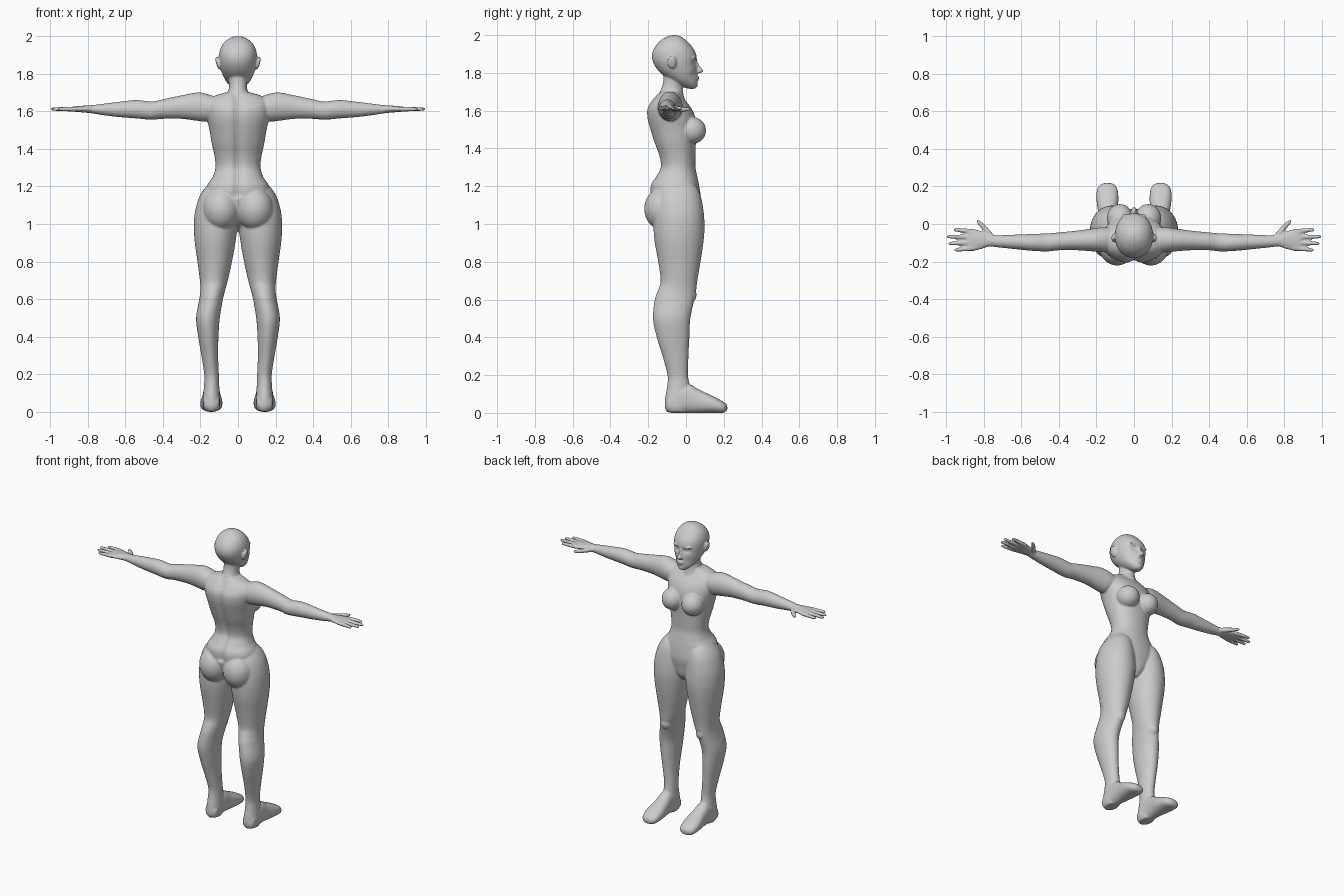
import bpy, bmesh
from math import sin, cos, pi, exp
from mathutils import Vector, Matrix

bm = bmesh.new()


def loft(axis, rings, mirror=False, power=2.0, segs=48, steps=5, shape=None):
    """Smooth tube; each ring is (t, a0, a1, b0, b1): place on the axis and bounds across it."""
    pts = [Vector(r) for r in rings]
    fine = []
    for i in range(len(pts) - 1):
        p0, p1, p2, p3 = (pts[max(i - 1, 0)], pts[i], pts[i + 1], pts[min(i + 2, len(pts) - 1)])
        for s in range(steps):
            u = s / steps
            fine.append(0.5 * (2 * p1 + (p2 - p0) * u + (2 * p0 - 5 * p1 + 4 * p2 - p3) * u * u
                               + (3 * p1 - p0 - 3 * p2 + p3) * u ** 3))
    fine.append(pts[-1])
    for side in ((1, -1) if mirror else (1,)):
        loops = []
        for t, a0, a1, b0, b1 in fine:
            loop = []
            for k in range(segs):
                c, s = cos(2 * pi * k / segs), sin(2 * pi * k / segs)
                c = abs(c) ** (2 / power) * (1 if c > 0 else -1)
                s = abs(s) ** (2 / power) * (1 if s > 0 else -1)
                a, b = (a0 + a1) / 2 + c * (a1 - a0) / 2, (b0 + b1) / 2 + s * (b1 - b0) / 2
                co = {'x': (t, a, b), 'y': (a, t, b), 'z': (a, b, t)}[axis]
                v = bm.verts.new((co[0] * side, co[1], co[2]))
                if shape:
                    shape(v.co)
                loop.append(v)
            loops.append(loop)
        for l0, l1 in zip(loops, loops[1:]):
            for k in range(segs):
                n = (k + 1) % segs
                bm.faces.new((l0[k], l0[n], l1[n], l1[k]))
        bm.faces.new(loops[0][::-1])
        bm.faces.new(loops[-1])


def blob(center, radii, tilt=0.0, axis='Y', mirror=True):
    """Ellipsoid, optionally tilted and mirrored."""
    for side in ((1, -1) if mirror else (1,)):
        m = (Matrix.Translation((center[0] * side, center[1], center[2]))
             @ Matrix.Rotation(tilt * (side if axis != 'X' else 1), 4, axis)
             @ Matrix.Diagonal((*radii, 1)))
        bmesh.ops.create_uvsphere(bm, u_segments=40, v_segments=24, radius=1, matrix=m)


def sym(rows):
    return [(z, -w, w, y0, y1) for z, w, y0, y1 in rows]


# torso, with a groove along the spine
def spine(co):
    if co.y < -0.08 and co.z > 1.15:
        co.y += 0.018 * exp(-(co.x / 0.022) ** 2)


loft('z', sym([
    (0.96, 0.02, -0.06, 0.03), (1.0, 0.07, -0.12, 0.06), (1.05, 0.13, -0.16, 0.07),
    (1.12, 0.17, -0.185, 0.08), (1.2, 0.165, -0.19, 0.07), (1.25, 0.135, -0.163, 0.06),
    (1.3, 0.12, -0.138, 0.05), (1.36, 0.125, -0.145, 0.05), (1.43, 0.14, -0.17, 0.052),
    (1.5, 0.152, -0.192, 0.055), (1.56, 0.165, -0.207, 0.05), (1.61, 0.17, -0.207, 0.03),
    (1.65, 0.165, -0.185, 0.0), (1.68, 0.13, -0.16, -0.025), (1.7, 0.07, -0.14, -0.03)]),
    power=2.2, segs=80, shape=spine)

# breasts and buttocks
blob((0.075, 0.03, 1.495), (0.07, 0.076, 0.072))
blob((0.09, -0.115, 1.08), (0.098, 0.106, 0.115))

# neck
loft('z', sym([(1.64, 0.09, -0.17, 0.0), (1.68, 0.064, -0.15, -0.012), (1.72, 0.049, -0.13, -0.018),
               (1.76, 0.047, -0.12, -0.02), (1.82, 0.048, -0.12, -0.02)]))


# head, with eye sockets pressed in
def sockets(co):
    if co.y > 0:
        co.y -= 0.017 * exp(-((abs(co.x) - 0.036) / 0.02) ** 2 - ((co.z - 1.857) / 0.014) ** 2)
        co.y -= 0.008 * exp(-((abs(co.x) - 0.05) / 0.018) ** 2 - ((co.z - 1.785) / 0.025) ** 2)


loft('z', sym([
    (1.716, 0.018, 0.012, 0.048), (1.73, 0.037, -0.025, 0.058), (1.76, 0.064, -0.08, 0.06),
    (1.8, 0.084, -0.135, 0.06), (1.84, 0.096, -0.166, 0.056), (1.88, 0.101, -0.18, 0.057),
    (1.92, 0.098, -0.174, 0.045), (1.96, 0.08, -0.147, 0.014), (1.985, 0.052, -0.115, -0.015),
    (1.996, 0.028, -0.09, -0.036), (2.0, 0.006, -0.068, -0.058)]),
    power=2.15, segs=80, shape=sockets)

# eyes, brows, ears
blob((0.036, 0.028, 1.856), (0.016, 0.014, 0.011))
blob((0.04, 0.043, 1.876), (0.028, 0.012, 0.007), tilt=-0.2)
blob((0.107, -0.075, 1.857), (0.01, 0.024, 0.036), tilt=0.25)

# nose, lips, chin
loft('z', sym([(1.798, 0.008, 0.04, 0.07), (1.804, 0.018, 0.04, 0.087), (1.813, 0.016, 0.04, 0.092),
               (1.83, 0.01, 0.035, 0.079), (1.855, 0.008, 0.03, 0.063), (1.88, 0.01, 0.03, 0.056)]), segs=24)
blob((0, 0.056, 1.777), (0.025, 0.015, 0.006), mirror=False)
blob((0, 0.055, 1.765), (0.021, 0.015, 0.006), mirror=False)
blob((0, 0.042, 1.734), (0.025, 0.02, 0.016), mirror=False)

# legs
loft('z', [
    (1.22, 0.06, 0.15, -0.11, 0.03), (1.19, 0.03, 0.178, -0.14, 0.06), (1.14, 0.014, 0.208, -0.16, 0.08),
    (1.06, 0.004, 0.23, -0.17, 0.094), (0.98, 0.004, 0.235, -0.172, 0.098), (0.9, 0.014, 0.23, -0.165, 0.092),
    (0.8, 0.032, 0.216, -0.147, 0.077), (0.7, 0.054, 0.203, -0.134, 0.06), (0.65, 0.068, 0.2, -0.148, 0.054),
    (0.6, 0.08, 0.206, -0.165, 0.044), (0.5, 0.097, 0.223, -0.175, 0.023), (0.4, 0.104, 0.212, -0.155, 0.018),
    (0.3, 0.106, 0.195, -0.124, 0.013), (0.2, 0.102, 0.18, -0.098, 0.011), (0.14, 0.1, 0.181, -0.1, 0.02),
    (0.08, 0.096, 0.186, -0.11, 0.02), (0.03, 0.095, 0.186, -0.112, 0.02), (0.004, 0.105, 0.176, -0.1, 0.01)],
    mirror=True)

# kneecaps
blob((0.134, 0.022, 0.625), (0.036, 0.034, 0.042))

# feet
loft('y', [
    (-0.108, 0.12, 0.16, 0.02, 0.06), (-0.09, 0.1, 0.182, 0.002, 0.09), (-0.04, 0.096, 0.187, 0.0, 0.14),
    (0.02, 0.094, 0.188, 0.0, 0.15), (0.06, 0.09, 0.19, 0.0, 0.128), (0.11, 0.084, 0.198, 0.0, 0.104),
    (0.16, 0.084, 0.2, 0.0, 0.08), (0.195, 0.092, 0.192, 0.0, 0.06), (0.212, 0.108, 0.175, 0.007, 0.048),
    (0.219, 0.13, 0.152, 0.018, 0.035)], mirror=True, power=2.3)

# arms and palms
loft('x', [
    (0.1, -0.15, -0.02, 1.565, 1.67), (0.17, -0.15, -0.018, 1.546, 1.694), (0.22, -0.146, -0.024, 1.55, 1.7),
    (0.3, -0.14, -0.035, 1.56, 1.685), (0.4, -0.14, -0.045, 1.56, 1.664), (0.46, -0.146, -0.05, 1.555, 1.652),
    (0.54, -0.143, -0.053, 1.562, 1.66), (0.64, -0.133, -0.057, 1.57, 1.65), (0.72, -0.125, -0.06, 1.58, 1.64),
    (0.77, -0.12, -0.058, 1.588, 1.634), (0.81, -0.133, -0.04, 1.593, 1.631), (0.85, -0.143, -0.027, 1.596, 1.628),
    (0.88, -0.143, -0.026, 1.599, 1.625), (0.895, -0.13, -0.04, 1.605, 1.619)], mirror=True)

# fingers: base y, tip y, tip x
for y0, y1, tip in ((-0.04, -0.03, 0.962), (-0.07, -0.067, 0.998), (-0.1, -0.104, 0.99), (-0.128, -0.139, 0.958)):
    rows = []
    for u, r in ((0, 0.013), (0.3, 0.0125), (0.65, 0.0115), (0.9, 0.0095), (0.97, 0.007), (1, 0.002)):
        y = y0 + (y1 - y0) * u
        rows.append((0.85 + (tip - 0.85) * u, y - r, y + r, 1.612 - r, 1.612 + r))
    loft('x', rows, mirror=True, segs=16)

# thumbs
loft('x', [(0.745, -0.09, -0.06, 1.598, 1.625), (0.775, -0.07, -0.025, 1.594, 1.624),
           (0.8, -0.04, 0.002, 1.594, 1.62), (0.822, -0.012, 0.018, 1.596, 1.618),
           (0.838, 0.007, 0.024, 1.6, 1.614)], mirror=True, segs=20)

# fuse all parts into one smooth skin
bmesh.ops.recalc_face_normals(bm, faces=bm.faces)
mesh = bpy.data.meshes.new("body")
bm.to_mesh(mesh)
bm.free()
body = bpy.data.objects.new("body", mesh)
bpy.context.collection.objects.link(body)
remesh = body.modifiers.new("fuse", 'REMESH')
remesh.mode = 'VOXEL'
remesh.voxel_size = 0.0055
remesh.use_smooth_shade = True
smooth = body.modifiers.new("soften", 'SMOOTH')
smooth.factor = 0.5
smooth.iterations = 5
